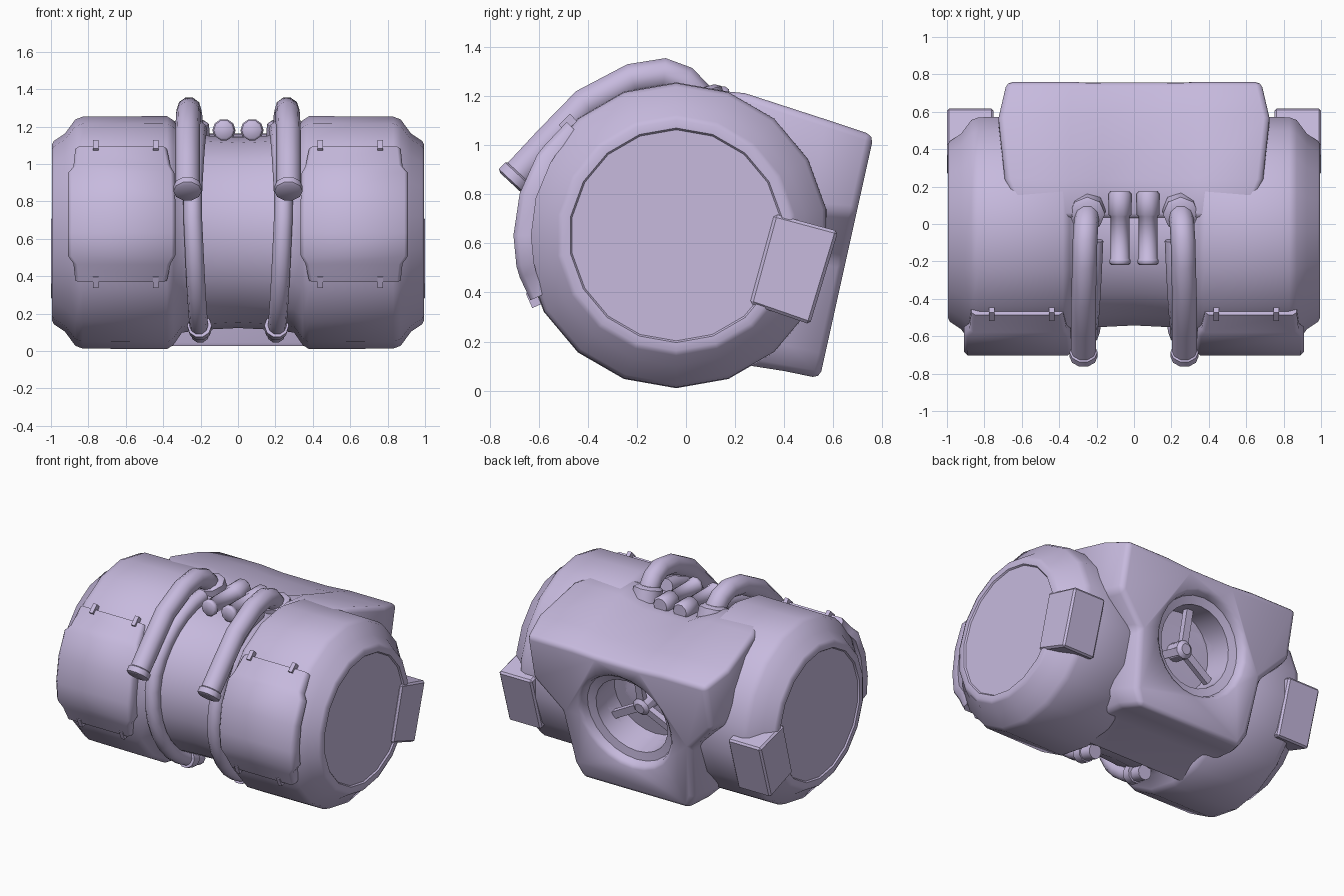
import bpy, bmesh, math
from mathutils import Vector, Matrix

if "Cube" in bpy.data.objects:
    bpy.data.objects.remove(bpy.data.objects["Cube"])

CY, CZ = -0.04, 0.633         # axis of the drum
mat = bpy.data.materials.new("pale_lilac")
mat.diffuse_color = (0.57, 0.49, 0.73, 1)
mat.use_nodes = True
mat.node_tree.nodes["Principled BSDF"].inputs["Base Color"].default_value = mat.diffuse_color


def shade(ob, deg):
    bpy.ops.object.select_all(action='DESELECT')
    ob.select_set(True)
    bpy.context.view_layer.objects.active = ob
    if deg:
        bpy.ops.object.shade_smooth_by_angle(angle=math.radians(deg))


def add(name, bm, smooth=35):
    bmesh.ops.recalc_face_normals(bm, faces=bm.faces)
    me = bpy.data.meshes.new(name)
    bm.to_mesh(me)
    bm.free()
    ob = bpy.data.objects.new(name, me)
    bpy.context.collection.objects.link(ob)
    me.materials.append(mat)
    shade(ob, smooth)
    return ob


def skin(rings):
    """Bridge equal-length rings of points and cap both ends."""
    bm = bmesh.new()
    vs = [[bm.verts.new(p) for p in r] for r in rings]
    n = len(vs[0])
    for a, b in zip(vs, vs[1:]):
        for i in range(n):
            j = (i + 1) % n
            bm.faces.new((a[i], a[j], b[j], b[i]))
    bm.faces.new(vs[0])
    bm.faces.new(vs[-1])
    return bm


def lathe(profile, seg, origin, axis, phase=0):
    """Revolve (distance along axis, radius) pairs around an axis."""
    m = Matrix.Translation(origin) @ Vector(axis).to_track_quat('Z', 'Y').to_matrix().to_4x4()
    ang = [phase + 2 * math.pi * i / seg for i in range(seg)]
    return skin([[m @ Vector((r * math.cos(a), r * math.sin(a), d)) for a in ang] for d, r in profile])


def polar(x, deg, r):
    a = math.radians(deg)
    return Vector((x, CY - r * math.cos(a), CZ + r * math.sin(a)))


def tube(name, pts, r):
    cu = bpy.data.curves.new(name, 'CURVE')
    cu.dimensions = '3D'
    cu.bevel_depth, cu.bevel_resolution, cu.use_fill_caps = r, 3, True
    sp = cu.splines.new('POLY')
    sp.points.add(len(pts) - 1)
    for p, q in zip(sp.points, pts):
        p.co = (*q, 1)
    tmp = bpy.data.objects.new(name + "_path", cu)
    bpy.context.collection.objects.link(tmp)
    me = bpy.data.meshes.new_from_object(tmp.evaluated_get(bpy.context.evaluated_depsgraph_get()))
    bm = bmesh.new()
    bm.from_mesh(me)
    bpy.data.objects.remove(tmp)
    bpy.data.meshes.remove(me)
    bmesh.ops.remove_doubles(bm, verts=bm.verts, dist=1e-4)
    return add(name, bm, 50)


def modify(ob, kind, **kw):
    m = ob.modifiers.new(kind.lower(), kind)
    for k, v in kw.items():
        setattr(m, k, v)
    bpy.context.view_layer.objects.active = ob
    bpy.ops.object.modifier_apply(modifier=m.name)


# drum body with a waist groove
half = [(0.985, 0.43), (0.995, 0.437), (0.995, 0.47), (0.985, 0.49), (0.925, 0.53), (0.87, 0.605),
        (0.83, 0.62), (0.38, 0.623), (0.345, 0.60), (0.30, 0.535), (0.2, 0.52)]
prof = half + [(0, 0.51)] + [(-x, r) for x, r in reversed(half)]
body = add("drum_body", lathe(prof, 18, (0, CY, CZ), (1, 0, 0), math.pi / 18), 0)


# rear housing: outlines lofted from inside the drum to the sloping back face
def outline(top, bottom, dip, widths):
    t, b = Vector(top), Vector(bottom)
    right = [(w, *t.lerp(b, f)) for f, w in [(dip, 0.17), (0, 0.34)] + widths]
    return [Vector(p) for p in right] + [Vector((-x, y, z)) for x, y, z in reversed(right)]


housing = add("rear_housing", skin([
    outline((0.03, 1.232), (0.0, 0.015), 0.07, [(0, 0.60), (0.34, 0.62), (0.5, 0.56), (0.9, 0.48), (1, 0.40)]),
    outline((0.24, 1.212), (0.24, 0.105), 0.045, [(0, 0.69), (0.34, 0.70), (0.5, 0.56), (0.9, 0.52), (1, 0.46)]),
    outline((0.57, 1.105), (0.40, 0.08), 0.02, [(0, 0.725), (0.36, 0.725), (0.53, 0.54), (0.9, 0.52), (1, 0.45)]),
    outline((0.765, 1.04), (0.545, 0.05), 0.01, [(0, 0.68), (0.32, 0.68), (0.52, 0.49), (0.9, 0.45), (1, 0.40)]),
]), 0)
modify(housing, 'BEVEL', width=0.03, segments=2, limit_method='ANGLE', angle_limit=math.radians(30))

# stepped round vent opening cut through housing and drum
axis = Vector((0, 0.976, -0.217))
hole = Vector((0, 0.665, 0.585))
cutter = add("vent_cutter", lathe([(-0.28, 0.27), (-0.075, 0.27), (-0.06, 0.325), (-0.02, 0.335),
                                   (0.0, 0.36), (0.1, 0.37)], 24, hole, axis), 0)
for ob in (housing, body):
    modify(ob, 'BOOLEAN', operation='DIFFERENCE', object=cutter, solver='EXACT')
bpy.data.objects.remove(cutter)
shade(housing, 45)
shade(body, 50)

# fan hub with three spokes
bm = lathe([(-0.29, 0.06), (-0.18, 0.06), (-0.16, 0.035)], 12, hole, axis)
rot = axis.to_track_quat('Z', 'Y').to_matrix().to_4x4()
for k in range(3):
    m = (Matrix.Translation(hole) @ rot @ Matrix.Rotation(math.radians(90 + 120 * k), 4, 'Z')
         @ Matrix.Translation((0.16, 0, -0.2)) @ Matrix.Diagonal((0.24, 0.05, 0.04, 1)))
    bmesh.ops.create_cube(bm, size=1, matrix=m)
add("vent_fan", bm, 30)

for s, side in ((1, "right"), (-1, "left")):
    # side block at the rear of each end cap
    sect = [(0.36, 0.72), (0.62, 0.65), (0.505, 0.27), (0.26, 0.355)]
    block = add(side + "_end_block", skin([[Vector((s * x, y, z)) for y, z in sect] for x in (0.75, 1.0)]), 0)
    modify(block, 'BEVEL', width=0.012, segments=1)

    # curved front plate with notched corners
    rows = [(46, 0.38, 0.87, 0.642), (34, 0.36, 0.88, 0.65), (30, 0.34, 0.91, 0.655), (15, 0.335, 0.91, 0.66),
            (0, 0.335, 0.91, 0.663), (-11, 0.335, 0.91, 0.663), (-15, 0.36, 0.88, 0.66), (-24, 0.38, 0.87, 0.65)]
    add(side + "_front_plate", skin([[polar(s * a, d, 0.59), polar(s * b, d, 0.59),
                                      polar(s * b, d, r - 0.02), polar(s * (b - 0.02), d, r),
                                      polar(s * (a + 0.02), d, r), polar(s * a, d, r - 0.02)]
                                     for d, a, b, r in rows]), 50)

    # small clips along the plate edges
    bm = bmesh.new()
    for x in (0.44, 0.76):
        for d in (46, -24):
            m = (Matrix.Translation(polar(s * x, d, 0.636)) @ Matrix.Rotation(math.radians(-d), 4, 'X')
                 @ Matrix.Diagonal((0.028, 0.04, 0.065, 1)))
            bmesh.ops.create_cube(bm, size=1, matrix=m)
    add(side + "_plate_clips", bm, 0)

    # large arched hose with end flange and rear collar
    path = [(0.27, -0.695, 0.87), (0.27, -0.56, 1.015), (0.27, -0.41, 1.17), (0.265, -0.22, 1.27),
            (0.262, -0.09, 1.292), (0.257, -0.01, 1.262), (0.252, 0.04, 1.21), (0.25, 0.07, 1.10)]
    path = [Vector((s * x, y, z)) for x, y, z in path]
    tube(side + "_hose", path, 0.066)
    add(side + "_hose_flange", lathe([(-0.03, 0.06), (-0.022, 0.075), (0.015, 0.075), (0.022, 0.066)],
                                     10, path[0], path[1] - path[0]), 50)
    add(side + "_hose_collar", lathe([(-0.06, 0.10), (0.025, 0.095), (0.04, 0.07)],
                                     8, (s * 0.25, 0.06, 1.19), (0, -0.3, 1)), 50)

    # thin hose following the waist groove, with lower collar
    arc = [polar(s * (0.245 - 0.04 * abs(d - 15) / 90), d, 0.55) for d in range(85, -81, -11)]
    tube(side + "_waist_hose", arc, 0.05)
    add(side + "_waist_collar", lathe([(-0.03, 0.065), (0.03, 0.065)], 10, polar(s * 0.205, -68, 0.545),
                                      arc[-1] - arc[-2]), 50)

    # short straight pipe on top with stepped rear sleeve and front lip
    add(side + "_top_pipe", lathe([(-0.22, 0.045), (-0.21, 0.056), (-0.19, 0.056), (-0.185, 0.05), (0.04, 0.05),
                                   (0.05, 0.062), (0.16, 0.062), (0.175, 0.05)],
                                  10, (s * 0.075, 0, 1.18), (0, 1, 0)), 50)
